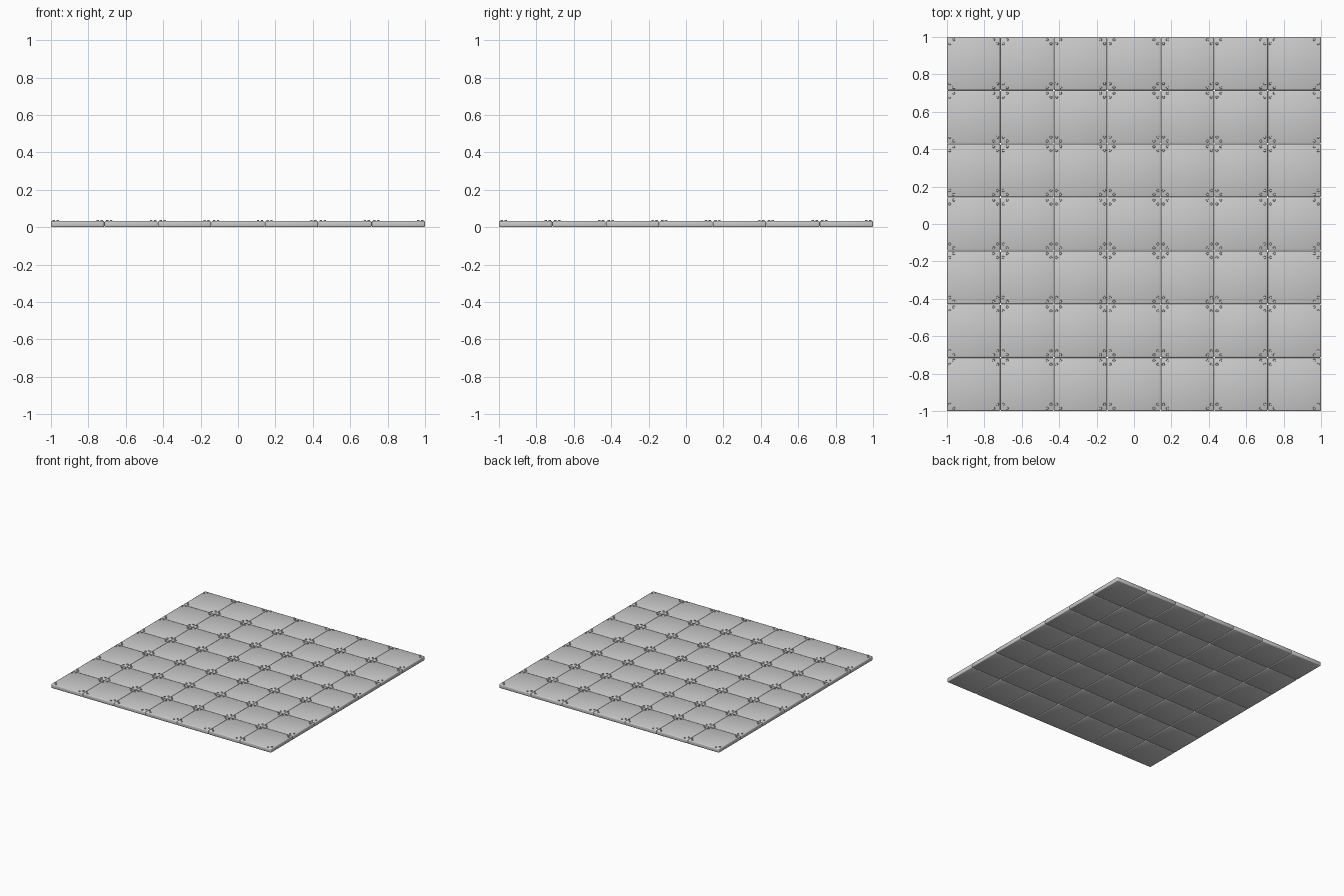
import bpy, bmesh
from mathutils import Matrix

if "Cube" in bpy.data.objects:
    bpy.data.objects.remove(bpy.data.objects["Cube"])

N = 7
S = 2 / N          # tile pitch
TOP = 0.033        # plate thickness
START = -1 + S / 2


def make(name, bm, angle):
    me = bpy.data.meshes.new(name)
    bm.to_mesh(me)
    bm.free()
    ob = bpy.data.objects.new(name, me)
    bpy.context.collection.objects.link(ob)
    ob.location = (START, START, 0)
    # repeat over the 7 x 7 floor
    for axis in range(2):
        mod = ob.modifiers.new("grid", 'ARRAY')
        mod.count = N
        mod.use_relative_offset = False
        mod.use_constant_offset = True
        off = [0, 0, 0]
        off[axis] = S
        mod.constant_offset_displace = off
    bpy.ops.object.select_all(action='DESELECT')
    ob.select_set(True)
    bpy.context.view_layer.objects.active = ob
    bpy.ops.object.shade_smooth_by_angle(angle=angle)
    return ob


# floor plates: rounded-edge slabs
bm = bmesh.new()
bmesh.ops.create_cube(bm, size=1, matrix=Matrix.Translation((0, 0, TOP / 2)) @ Matrix.Diagonal((S - 0.001, S - 0.001, TOP, 1)))
bmesh.ops.bevel(bm, geom=bm.edges[:], offset=0.006, segments=2, profile=0.5, affect='EDGES')
make("floor_plates", bm, 0.9)

# rivets: a pair beside each plate corner
bm = bmesh.new()
for sx in (-1, 1):
    for sy in (-1, 1):
        for a, b in ((0.015, 0.036), (0.036, 0.015)):
            m = Matrix.Translation((sx * (S / 2 - a), sy * (S / 2 - b), TOP + 0.001))
            bmesh.ops.create_cone(bm, cap_ends=True, segments=10, radius1=0.008, radius2=0.006, depth=0.008, matrix=m)
make("rivets", bm, 0.6)
